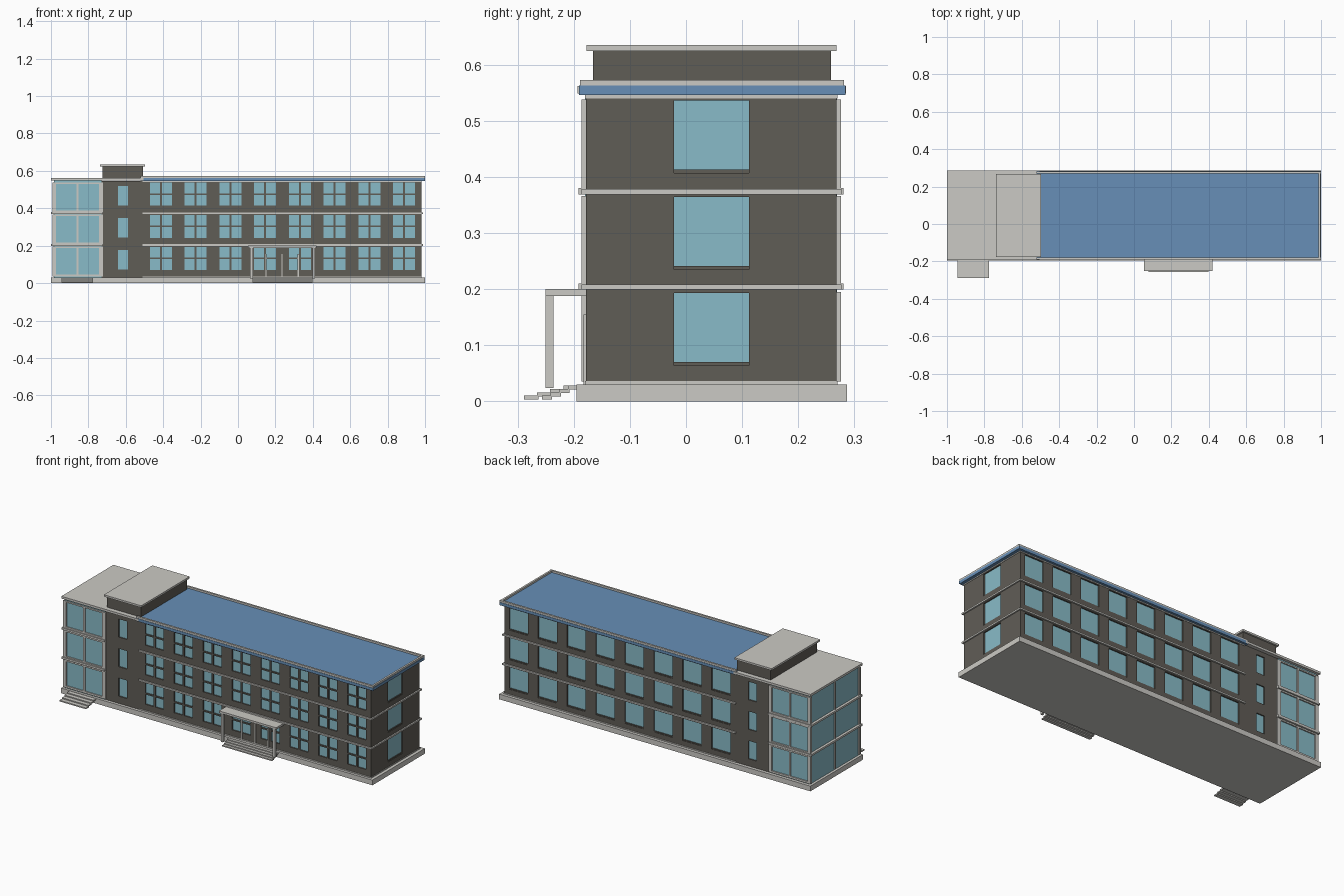
import bpy, bmesh
from mathutils import Matrix, Vector

if "Cube" in bpy.data.objects:
    bpy.data.objects.remove(bpy.data.objects["Cube"])


def material(name, rgb):
    m = bpy.data.materials.new(name)
    m.diffuse_color = (*rgb, 1)
    m.use_nodes = True
    m.node_tree.nodes["Principled BSDF"].inputs["Base Color"].default_value = m.diffuse_color
    return m


WALL = material("dark_brick", (0.118, 0.110, 0.094))
STONE = material("light_stone", (0.60, 0.59, 0.555))
BLUE = material("blue_roofing", (0.135, 0.275, 0.475))
GLASS = material("teal_glass", (0.25, 0.50, 0.58))


def boxes(name, mat, items):
    """One object made of boxes given as (x0, x1, y0, y1, z0, z1)."""
    bm = bmesh.new()
    for x0, x1, y0, y1, z0, z1 in items:
        size = Matrix.Diagonal((x1 - x0, y1 - y0, z1 - z0, 1))
        mid = Vector(((x0 + x1) / 2, (y0 + y1) / 2, (z0 + z1) / 2))
        bmesh.ops.create_cube(bm, size=1, matrix=Matrix.Translation(mid) @ size)
    me = bpy.data.meshes.new(name)
    bm.to_mesh(me)
    bm.free()
    me.materials.append(mat)
    ob = bpy.data.objects.new(name, me)
    bpy.context.collection.objects.link(ob)
    return ob


# Main dimensions
YF, YB, XR, XA = -0.178, 0.268, 0.98, -0.73   # wall planes, wing junction
FLOORS = (0.0, 0.171, 0.343)
COLUMNS = [-0.412 + 0.1857 * i for i in range(8)]
DEPTH = 0.009                                  # window recess

# Plinth
boxes("plinth", STONE, [(-1, 1, -0.195, 0.287, 0, 0.03)])

# Window openings: cutters and the glass set behind them
cuts, panes, sills = [], [], []


def opening(side, a0, a1, z0, z1):
    for items, inner, outer in ((cuts, DEPTH, -0.02), (panes, DEPTH + 0.002, DEPTH - 0.002)):
        if side == "front":
            items.append((a0, a1, YF + outer, YF + inner, z0, z1))
        elif side == "back":
            items.append((a0, a1, YB - inner, YB - outer, z0, z1))
        else:
            items.append((XR - inner, XR - outer, a0, a1, z0, z1))


for f in FLOORS:
    for c in COLUMNS:
        # Front windows: four panes around a cross
        for a0, a1 in ((c - 0.059, c - 0.005), (c + 0.005, c + 0.059)):
            for z0, z1 in ((0.071, 0.128), (0.136, 0.194)):
                opening("front", a0, a1, f + z0, f + z1)
        opening("back", c - 0.06, c + 0.06, f + 0.065, f + 0.193)
        sills.append((c - 0.06, c + 0.06, YB - 0.009, YB - 0.003, f + 0.065, f + 0.071))
    # Narrow stair windows
    for side in ("front", "back"):
        opening(side, -0.642, -0.588, f + 0.072, f + 0.177)
    # End wall window
    opening("right", -0.021, 0.112, f + 0.064, f + 0.193)
    sills.append((XR - 0.009, XR - 0.003, -0.021, 0.112, f + 0.064, f + 0.070))

walls = boxes("main_walls", WALL, [(XA, XR, YF, YB, 0.03, 0.546)])
cutter = boxes("window_cutter", WALL, cuts)
cutter.hide_render = True
mod = walls.modifiers.new("openings", "BOOLEAN")
mod.operation = "DIFFERENCE"
mod.solver = "EXACT"
mod.object = cutter
bpy.context.view_layer.objects.active = walls
bpy.ops.object.modifier_apply(modifier=mod.name)
bpy.data.objects.remove(cutter)
boxes("window_glass", GLASS, panes)
boxes("window_sills", WALL, sills)

# Floor bands around the main block
boxes("floor_bands", STONE,
      [(-0.51, 0.988, -0.186, 0.277, z, z + 0.009) for z in (0.199, 0.369)]
      + [(-0.51, XR + 0.002, YF - 0.002, YB + 0.002, z, z + 0.006) for z in (0.03, 0.54)])

# Glazed wing on the left
boxes("wing_glass", GLASS, [(-0.985, XA, -0.180, 0.269, 0.03, 0.55)])
frames = []
for f in FLOORS:
    z0, z1 = f + 0.035, f + 0.195
    for y0, y1 in ((-0.186, -0.178), (0.266, 0.276)):
        for x0, x1 in ((-0.993, -0.974), (-0.864, -0.854), (-0.743, -0.722)):
            frames.append((x0, x1, y0, y1, z0, z1))
        for a, b in ((z0, z0 + 0.011), (z1 - 0.008, z1)):
            frames.append((-0.993, -0.722, y0, y1, a, b))
    # Side mullion and corner posts
    for y0, y1 in ((-0.186, -0.170), (0.041, 0.047), (0.260, 0.276)):
        frames.append((-0.991, -0.983, y0, y1, z0, z1))
boxes("wing_frames", STONE, frames)
boxes("wing_bands", STONE,
      [(-1, -0.722, -0.192, 0.281, z, z + 0.011) for z in (0.199, 0.369)])
boxes("wing_roof", STONE, [(-1, -0.505, -0.193, 0.285, 0.549, 0.562)])

# Blue roof with raised stone rim
boxes("blue_roof", BLUE, [(-0.52, 1, -0.191, 0.284, 0.546, 0.5625)])
boxes("roof_rim", STONE, [
    (-0.52, 1, -0.189, -0.178, 0.561, 0.573),
    (-0.52, 1, 0.271, 0.282, 0.561, 0.573),
    (0.987, 0.998, -0.178, 0.271, 0.561, 0.573)])

# Rooftop stair housing
boxes("rooftop_housing", WALL, [(-0.725, -0.508, -0.166, 0.258, 0.56, 0.625)])
boxes("rooftop_housing_cap", STONE, [(-0.738, -0.498, -0.177, 0.268, 0.624, 0.635)])

# Entrance canopy, its columns and the door posts
boxes("entrance_canopy", STONE, [(0.053, 0.42, -0.25, YF, 0.188, 0.2)])
boxes("canopy_columns", STONE,
      [(x - 0.007, x + 0.007, -0.25, -0.236, 0.024, 0.19) for x in (0.072, 0.405)])
boxes("door_posts", STONE,
      [(x - 0.003, x + 0.003, YF - 0.005, YF + 0.001, 0.03, 0.155) for x in (0.15, 0.236, 0.322)])


# Stepped entrances
def steps(name, x0, x1, run, drop):
    items = []
    for i in range(4):
        y = -0.192 - run * i
        top = 0.028 - drop * i
        items.append((x0, x1, y - run - 0.003, y, top - 0.007, top))
    boxes(name, STONE, items)


steps("entrance_steps", 0.078, 0.397, 0.0155, 0.006)
steps("wing_steps", -0.945, -0.775, 0.0235, 0.006)
